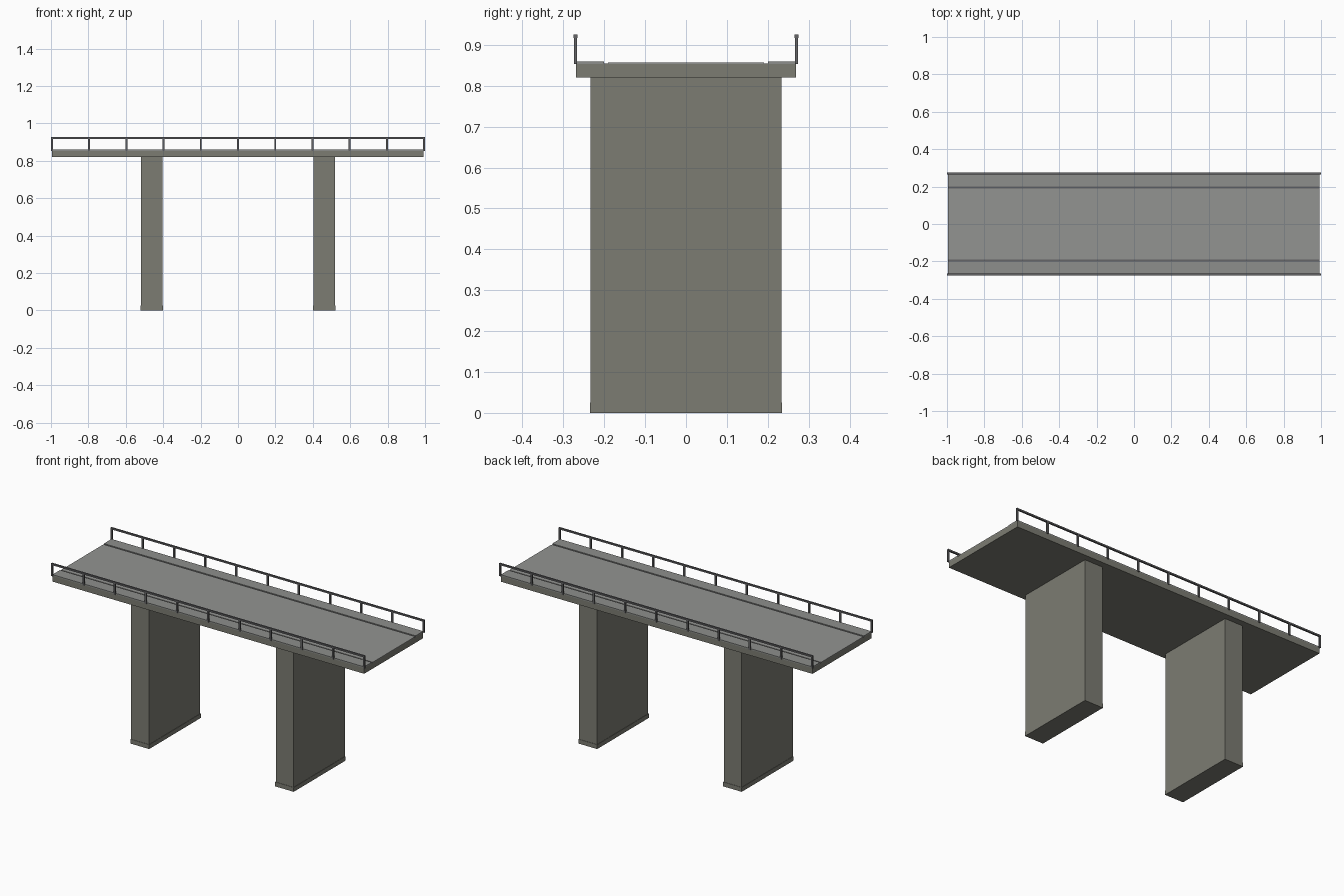
import bpy, bmesh
from mathutils import Matrix

if "Cube" in bpy.data.objects:
    bpy.data.objects.remove(bpy.data.objects["Cube"])


def material(name, rgb):
    m = bpy.data.materials.new(name)
    m.diffuse_color = (*rgb, 1)
    m.use_nodes = True
    m.node_tree.nodes["Principled BSDF"].inputs["Base Color"].default_value = m.diffuse_color
    return m


concrete = material("warm grey concrete", (0.20, 0.20, 0.17))
asphalt = material("road grey", (0.29, 0.295, 0.285))
paving = material("walkway grey", (0.27, 0.275, 0.265))
steel = material("dark steel", (0.13, 0.13, 0.135))


def boxes(name, mat, spans):
    """One object from boxes given as (x0, x1, y0, y1, z0, z1)."""
    bm = bmesh.new()
    for x0, x1, y0, y1, z0, z1 in spans:
        centre = Matrix.Translation(((x0 + x1) / 2, (y0 + y1) / 2, (z0 + z1) / 2))
        size = Matrix.Diagonal((x1 - x0, y1 - y0, z1 - z0, 1))
        bmesh.ops.create_cube(bm, size=1, matrix=centre @ size)
    mesh = bpy.data.meshes.new(name)
    bm.to_mesh(mesh)
    bm.free()
    mesh.materials.append(mat)
    obj = bpy.data.objects.new(name, mesh)
    bpy.context.collection.objects.link(obj)
    return obj


# Deck slab and raised carriageway
boxes("deck_slab", concrete, [(-0.995, 0.993, -0.269, 0.269, 0.82, 0.853)])
boxes("carriageway", asphalt, [(-0.995, 0.993, -0.191, 0.191, 0.853, 0.857)])

# Piers with a slightly wider footing
for side, x in (("left", -0.461), ("right", 0.461)):
    boxes(side + "_pier", concrete, [(x - 0.057, x + 0.057, -0.233, 0.233, 0.025, 0.82)])
    boxes(side + "_footing", concrete, [(x - 0.059, x + 0.059, -0.235, 0.235, 0.0, 0.025)])

# Walkways, leaving a narrow gutter beside the road, and railings
R = 0.005
for side, s in (("front", -1), ("back", 1)):
    y0, y1 = sorted((s * 0.2, s * 0.269))
    boxes(side + "_walkway", paving, [(-0.995, 0.993, y0, y1, 0.853, 0.860)])
    # dark gutter strip
    g0, g1 = sorted((s * 0.191, s * 0.2))
    boxes(side + "_gutter", steel, [(-0.995, 0.993, g0, g1, 0.853, 0.8545)])
    y = s * 0.270
    posts = [(x - R, x + R, y - 0.004, y + 0.004, 0.853, 0.917)
             for x in (-0.995 + 0.199 * i for i in range(11))]
    boxes(side + "_rail_posts", steel, posts)
    boxes(side + "_handrail", steel, [(-1.0, 1.0, y - R, y + R, 0.917, 0.926)])
